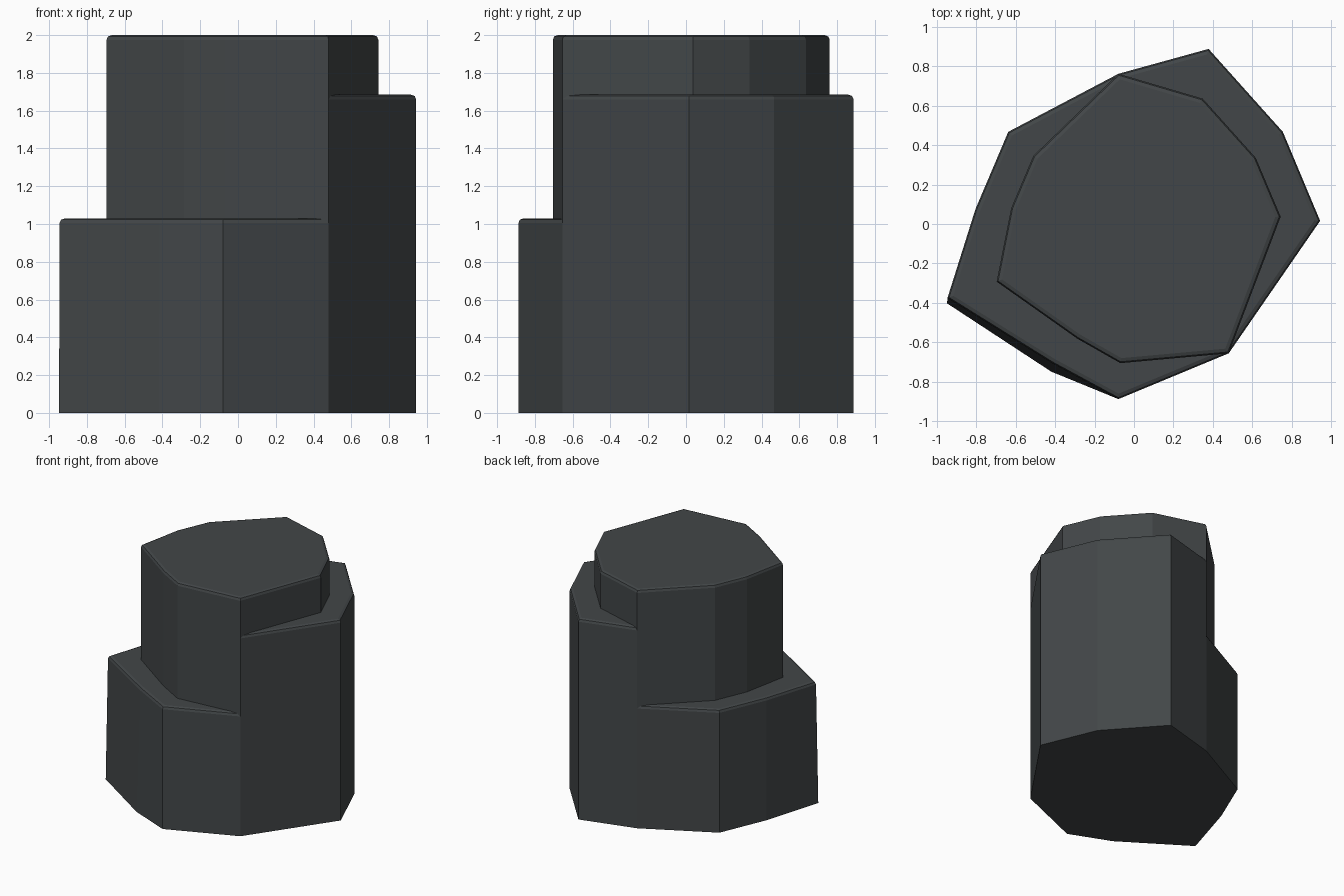
import bpy, bmesh
from mathutils import Vector

if "Cube" in bpy.data.objects:
    bpy.data.objects.remove(bpy.data.objects["Cube"])

V = Vector
TOP = 2.0
# (inset, drop) steps of the small rounded rim
RIM = [(0.0, 0.025), (0.007, 0.007), (0.025, 0.0)]

# The two corners shared by the tower and both ledges
P1, P2 = V((0.48, -0.655)), V((-0.079, 0.761))


def chain(start, mids, end):
    return [start] + [V(p) for p in mids] + [end]


# Plan outlines, counter-clockwise
right_outer = chain(P1, [(0.943, 0.016), (0.754, 0.467), (0.378, 0.887)], P2)
right_inner = chain(P1, [(0.743, 0.037), (0.617, 0.335), (0.348, 0.635)], P2)
left_outer = chain(P2, [(-0.637, 0.467), (-0.803, 0.076), (-0.945, -0.375),
                        (-0.415, -0.705), (-0.079, -0.887)], P1)
left_floor = chain(P2, [(-0.637, 0.467), (-0.803, 0.076), (-0.947, -0.402),
                        (-0.419, -0.748), (-0.079, -0.887)], P1)
left_inner = chain(P2, [(-0.51, 0.345), (-0.622, 0.081), (-0.696, -0.292),
                        (-0.287, -0.581), (-0.069, -0.705)], P1)

bm = bmesh.new()


def face(points):
    bm.faces.new([bm.verts.new(p) for p in points])


def at(p, z):
    return V((p.x, p.y, z))


def cross(p, d, q, e):
    """Intersection of the lines p + t*d and q + s*e."""
    den = d.x * e.y - d.y * e.x
    w = q - p
    return p + d * ((w.x * e.y - w.y * e.x) / den)


def shifted(a, b, dist):
    """Edge a-b moved inward, as point and direction."""
    d = (b - a).normalized()
    return a + V((-d.y, d.x)) * dist, d


def inset_chain(outer, inner, dist):
    if dist == 0:
        return list(outer)
    lines = [shifted(a, b, dist) for a, b in zip(outer, outer[1:])]
    pts = [cross(*lines[0], inner[0], inner[1] - inner[0])]
    pts += [cross(*l, *m) for l, m in zip(lines, lines[1:])]
    pts.append(cross(*lines[-1], inner[-1], inner[-2] - inner[-1]))
    return pts


def inset_loop(loop, dist):
    if dist == 0:
        return list(loop)
    n = len(loop)
    lines = [shifted(loop[i], loop[(i + 1) % n], dist) for i in range(n)]
    return [cross(*lines[i - 1], *lines[i]) for i in range(n)]


def band(low, high):
    for a, b, c, d in zip(low, low[1:], high[1:], high):
        face([a, b, c, d])


def ledge(outer, floor, inner, h):
    # Outer wall, rim and crescent-shaped ledge
    rings = [[at(p, h - drop) for p in inset_chain(outer, inner, d)] for d, drop in RIM]
    band([at(p, 0) for p in floor], rings[0])
    for low, high in zip(rings, rings[1:]):
        band(low, high)
    face(rings[-1] + [at(p, h) for p in reversed(inner[1:-1])])
    # Tower wall rising from this ledge
    zt = TOP - RIM[0][1]
    last = len(inner) - 2
    for i in range(last + 1):
        a, b = inner[i], inner[i + 1]
        base = [r[0] for r in rings] if i == 0 else [at(a, h)]
        base += [r[-1] for r in reversed(rings)] if i == last else [at(b, h)]
        face(base + [at(b, zt), at(a, zt)])


ledge(right_outer, right_outer, right_inner, 1.685)
ledge(left_outer, left_floor, left_inner, 1.03)

# Tower cap with rim
tower = right_inner[:-1] + left_inner[:-1]
caps = [[at(p, TOP - drop) for p in inset_loop(tower, d)] for d, drop in RIM]
for low, high in zip(caps, caps[1:]):
    band(low + low[:1], high + high[:1])
face(caps[-1])

# Underside
face([at(p, 0) for p in reversed(right_outer[:-1] + left_floor[:-1])])

bmesh.ops.remove_doubles(bm, verts=bm.verts[:], dist=0.0005)
mesh = bpy.data.meshes.new("stepped_rock_column")
bm.to_mesh(mesh)
bm.free()
column = bpy.data.objects.new("stepped_rock_column", mesh)
bpy.context.collection.objects.link(column)

# Dark stone
stone = bpy.data.materials.new("dark_stone")
stone.diffuse_color = (0.055, 0.062, 0.065, 1)
stone.use_nodes = True
stone.node_tree.nodes["Principled BSDF"].inputs["Base Color"].default_value = stone.diffuse_color
mesh.materials.append(stone)
